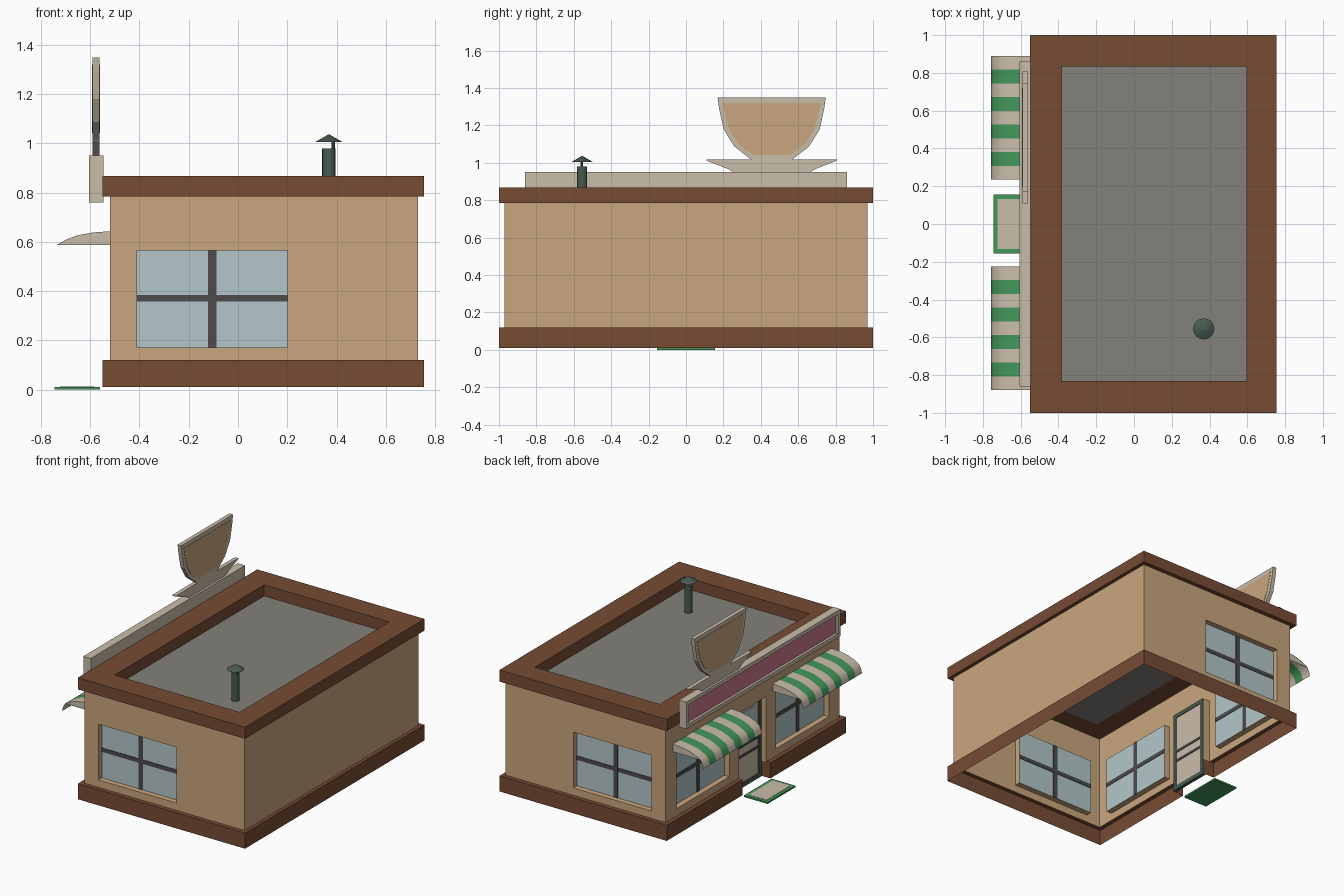
import bpy, bmesh, math
from mathutils import Vector

if "Cube" in bpy.data.objects:
    bpy.data.objects.remove(bpy.data.objects["Cube"])


def mat(name, r, g, b):
    m = bpy.data.materials.new(name)
    lin = [(c / 255 / 12.92) if c < 11 else ((c / 255 + .055) / 1.055) ** 2.4 for c in (r, g, b)]
    m.diffuse_color = (*lin, 1)
    m.use_nodes = True
    m.node_tree.nodes["Principled BSDF"].inputs["Base Color"].default_value = m.diffuse_color
    return m


TAN = mat("tan_plaster", 202, 166, 125)
BROWN = mat("brown_trim", 119, 76, 52)
BEIGE = mat("beige", 202, 189, 170)
GREEN = mat("awning_green", 66, 150, 90)
GLASS = mat("window_glass", 179, 199, 202)
DARK = mat("dark_bars", 77, 75, 75)
GRAY = mat("roof_gray", 131, 129, 122)
METAL = mat("green_gray_metal", 72, 90, 80)
PINK = mat("sign_pink", 205, 120, 142)


def finish(bm, name, mats, out=None):
    """Make an object; 'out' orients an open sheet's normals."""
    bmesh.ops.remove_doubles(bm, verts=bm.verts, dist=1e-5)
    bmesh.ops.recalc_face_normals(bm, faces=bm.faces)
    if out is not None:
        bm.normal_update()
        if sum(f.normal.dot(Vector(out)) * f.calc_area() for f in bm.faces) < 0:
            bmesh.ops.reverse_faces(bm, faces=bm.faces)
    me = bpy.data.meshes.new(name)
    bm.to_mesh(me)
    bm.free()
    for m in mats:
        me.materials.append(m)
    ob = bpy.data.objects.new(name, me)
    bpy.context.collection.objects.link(ob)
    return ob


def quad(bm, *pts):
    return bm.faces.new([bm.verts.new(p) for p in pts])


def box(name, lo, hi, m):
    bm = bmesh.new()
    bmesh.ops.create_cube(bm, size=1)
    for v in bm.verts:
        v.co = [(lo[i] + hi[i]) / 2 + v.co[i] * (hi[i] - lo[i]) for i in range(3)]
    return finish(bm, name, [m])


def plate(name, pts, x0, x1, m):
    """Flat (y, z) outline extruded along x."""
    bm = bmesh.new()
    f = bm.faces.new([bm.verts.new((x0, y, z)) for y, z in pts])
    r = bmesh.ops.extrude_face_region(bm, geom=[f])
    for v in r["geom"]:
        if isinstance(v, bmesh.types.BMVert):
            v.co.x = x1
    # extrude_face_region keeps no cap at the start, so close it
    bmesh.ops.holes_fill(bm, edges=[e for e in bm.edges if e.is_boundary], sides=0)
    return finish(bm, name, [m])


def cone(name, x, y, z0, z1, r0, r1, n, m):
    bpy.ops.mesh.primitive_cone_add(vertices=n, radius1=r0, radius2=r1, depth=z1 - z0,
                                    location=(x, y, (z0 + z1) / 2))
    ob = bpy.context.object
    ob.name = name
    ob.data.materials.append(m)
    bpy.ops.object.shade_smooth_by_angle(angle=math.radians(40))


X0, X1, Y = -.52, .73, .97          # wall planes
OX0, OX1, OY = -.55, .755, 1.0      # trim planes
ZB, ZT = .12, .785                  # wall bottom and top
WZ = (.172, .565)                   # window heights


def wall(name, to3d, u0, u1, holes, out):
    """Wall sheet with recessed rectangular openings (u0, u1, v0, v1, depth)."""
    bm = bmesh.new()
    us = sorted({u0, u1, *[h[i] for h in holes for i in (0, 1)]})
    vs = sorted({ZB, ZT, *[max(h[i], ZB) for h in holes for i in (2, 3)]})
    for a, b in zip(us, us[1:]):
        for c, d in zip(vs, vs[1:]):
            um, vm = (a + b) / 2, (c + d) / 2
            if not any(h[0] < um < h[1] and h[2] < vm < h[3] for h in holes):
                quad(bm, to3d(a, c, 0), to3d(b, c, 0), to3d(b, d, 0), to3d(a, d, 0))
    for a, b, c, d, dep in holes:   # reveals
        c = max(c, ZB)
        ring = [(a, c), (a, d), (b, d), (b, c)] + ([(a, c)] if c > ZB else [])
        for p, q in zip(ring, ring[1:]):
            quad(bm, to3d(*p, 0), to3d(*q, 0), to3d(*q, dep), to3d(*p, dep))
    finish(bm, name, [TAN], out)


def window(name, to3d, a, b, dep=.04):
    """Glass pane with a cross of thin bars."""
    def slab(n, u0, u1, v0, v1, d0, d1, m):
        p, q = to3d(u0, v0, d0), to3d(u1, v1, d1)
        box(n, [min(s) for s in zip(p, q)], [max(s) for s in zip(p, q)], m)
    c, d = WZ
    um = (a + b) / 2
    slab(name + "_glass", a, b, c, d, dep - .001, dep + .001, GLASS)
    slab(name + "_upright", um - .017, um + .017, c, d, dep - .005, dep + .004, DARK)
    slab(name + "_crossbar", a, b, .357, .385, dep - .0045, dep + .0045, DARK)


front = lambda u, v, d: (u, -Y + d, v)
back = lambda u, v, d: (u, Y - d, v)
left = lambda u, v, d: (X0 + d, u, v)
right = lambda u, v, d: (X1 - d, u, v)

# Walls and windows
side_hole = (-.41, .20, *WZ, .04)
wall("front_wall", front, X0, X1, [side_hole], (0, -1, 0))
wall("back_wall", back, X0, X1, [side_hole], (0, 1, 0))
wall("right_wall", right, -Y, Y, [], (1, 0, 0))
wall("shop_wall", left, -Y, Y, [(-.85, -.26, *WZ, .04), (-.15, .15, 0, .58, .05),
                                (.26, .85, *WZ, .04)], (-1, 0, 0))
window("front_window", front, -.41, .20)
window("back_window", back, -.41, .20)
window("shop_window_a", left, -.85, -.26)
window("shop_window_b", left, .26, .85)

# Base trim: outer skirt and ledge, open at the doorway
g = .155
outer = [(-.47, g), (OX0, g), (OX0, OY), (OX1, OY), (OX1, -OY), (OX0, -OY), (OX0, -g), (-.47, -g)]
inner = [None, (X0, g), (X0, Y), (X1, Y), (X1, -Y), (X0, -Y), (X0, -g), None]
bm = bmesh.new()
for i in range(7):
    p, q = outer[i], outer[i + 1]
    quad(bm, (*p, .01), (*q, .01), (*q, ZB), (*p, ZB))
    if inner[i] and inner[i + 1]:
        quad(bm, (*p, ZB), (*q, ZB), (*inner[i + 1], ZB), (*inner[i], ZB))
finish(bm, "base_trim", [BROWN], (0, 0, 1))

# Parapet ring and roof
bm = bmesh.new()
rect = lambda x0, x1, y0, y1: [(x0, y0), (x1, y0), (x1, y1), (x0, y1)]
ro, ri = rect(OX0, OX1, -OY, OY), rect(-.38, .595, -.832, .835)
loops = [[(*p, .785) for p in ro], [(*p, .867) for p in ro],
         [(*p, .867) for p in ri], [(*p, .785) for p in ri]]
for k in range(4):
    A, B = loops[k], loops[(k + 1) % 4]
    for i in range(4):
        j = (i + 1) % 4
        quad(bm, A[i], A[j], B[j], B[i])
finish(bm, "parapet", [BROWN])
box("roof", (-.38, -.832, .784), (.595, .835, .788), GRAY)

# Roof vent
cone("vent_pipe", .369, -.555, .785, .98, .027, .027, 16, METAL)
cone("vent_post", .386, -.558, .975, 1.01, .007, .007, 8, METAL)
cone("vent_cap", .369, -.555, 1.005, 1.035, .056, .004, 16, METAL)

# Door: metal frame, beige leaf, upper glass and push bars
for s in (-1, 1):
    y = sorted((s * .15, s * .122))
    box("door_jamb", (-.485, y[0], .01), (-.462, y[1], .58), METAL)
box("door_head", (-.485, -.122, .552), (-.462, .122, .58), METAL)
box("door_sill", (-.485, -.122, .01), (-.462, .122, .04), METAL)
box("door_leaf", (-.475, -.122, .04), (-.467, .122, .552), BEIGE)
box("door_glass", (-.479, -.09, .33), (-.474, .09, .53), GLASS)
for z in (.22, .29):
    box("door_bar", (-.480, -.122, z), (-.462, .122, z + .016), DARK)

# Sign board: backing, frame and recessed panel
box("sign_back", (-.58, -.86, .76), (-.547, .86, .95), BEIGE)
box("sign_panel", (-.588, -.83, .785), (-.579, .83, .922), PINK)
for z in (.76, .922):
    box("sign_rail", (-.605, -.86, z), (-.58, .86, z + .028), BEIGE)
for y in (-.86, .83):
    box("sign_end", (-.605, y, .788), (-.58, y + .03, .922), BEIGE)

# Cup and saucer cut-out above the sign
cy = .458
mirror = lambda half: [(cy - a, z) for a, z in half] + [(cy + a, z) for a, z in reversed(half)]
plate("cup", mirror([(.289, 1.348), (.281, 1.29), (.257, 1.18), (.2, 1.087), (.108, 1.016)]),
      -.59, -.562, BEIGE)
plate("cup_fill", mirror([(.262, 1.32), (.256, 1.29), (.23, 1.185), (.18, 1.1), (.1, 1.042)]),
      -.592, -.56, TAN)
plate("saucer", mirror([(.108, 1.018), (.35, 1.016), (.345, 1.01), (.23, .965), (.205, .95)]),
      -.59, -.562, BEIGE)

# Striped awnings: curved sheet with end caps and a hanging edge
prof = [(X0, .643), (-.59, .638), (-.655, .626), (-.7, .608), (-.735, .588), (-.75, .56), (-.757, .53)]
for y0, y1 in ((.235, .89), (-.88, -.225)):
    bm = bmesh.new()
    w = (y1 - y0) / 9
    for i in range(9):
        a, b = y0 + i * w, y0 + (i + 1) * w
        for (xa, za), (xb, zb) in zip(prof, prof[1:]):
            f = quad(bm, (xa, a, za), (xb, a, zb), (xb, b, zb), (xa, b, za))
            f.material_index = i % 2
            f.smooth = True
    finish(bm, "awning", [BEIGE, GREEN], (0, 0, 1))
    for y in (y0 + .002, y1 - .002):
        bm = bmesh.new()
        bm.faces.new([bm.verts.new((x, y, z)) for x, z in prof[:5] + [(X0, .588)]])
        finish(bm, "awning_end", [BEIGE], (0, 1 if y > (y0 + y1) / 2 else -1, 0))

# Door mat
box("mat_border", (-.745, -.155, 0), (-.56, .155, .011), GREEN)
box("mat_center", (-.722, -.132, .006), (-.583, .132, .013), BEIGE)
